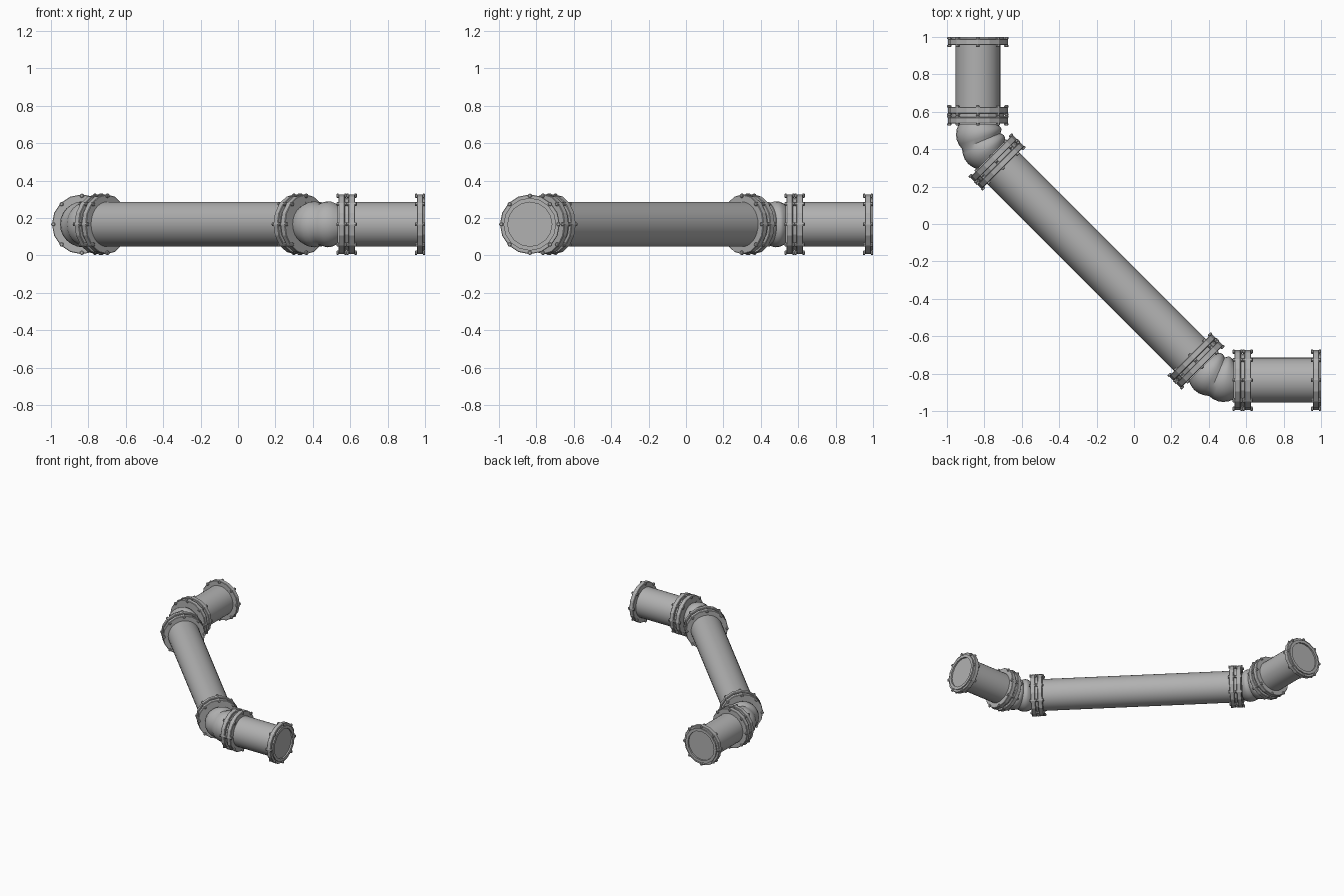
import bpy, bmesh
from math import sin, cos, tan, pi, radians
from mathutils import Matrix, Vector

if "Cube" in bpy.data.objects:
    bpy.data.objects.remove(bpy.data.objects["Cube"])

Z = 0.166            # height of the pipe axis
A, B = -0.835, 0.435  # coordinates of the bend corners
CORNER_1 = Vector((A, B, Z))
CORNER_2 = Vector((B, A, Z))
DIAG = (CORNER_2 - CORNER_1).normalized()
SPAN = (CORNER_2 - CORNER_1).length
REACH = 0.1          # corner to elbow mouth

# dark iron
iron = bpy.data.materials.new("iron")
iron.diffuse_color = (0.44, 0.44, 0.44, 1)
iron.use_nodes = True
iron.node_tree.nodes["Principled BSDF"].inputs["Base Color"].default_value = iron.diffuse_color


def frame(origin, direction):
    """Local z runs along the pipe, local y points straight up."""
    z = Vector(direction).normalized()
    y = Vector((0, 0, 1))
    x = y.cross(z)
    m = Matrix((x, y, z)).transposed().to_4x4()
    m.translation = origin
    return m


def finish(name, bm, angle=35):
    bmesh.ops.recalc_face_normals(bm, faces=bm.faces)
    me = bpy.data.meshes.new(name)
    bm.to_mesh(me)
    bm.free()
    me.materials.append(iron)
    ob = bpy.data.objects.new(name, me)
    bpy.context.collection.objects.link(ob)
    bpy.context.view_layer.objects.active = ob
    ob.select_set(True)
    bpy.ops.object.shade_smooth_by_angle(angle=radians(angle))
    ob.select_set(False)
    return ob


def skin(bm, rings, caps=False, closed=False):
    """Bridge successive rings of points with quads."""
    vs = [[bm.verts.new(p) for p in r] for r in rings]
    n = len(vs[0])
    pairs = list(zip(vs, vs[1:]))
    if closed:
        pairs.append((vs[-1], vs[0]))
    for a, b in pairs:
        for i in range(n):
            bm.faces.new((a[i], a[(i + 1) % n], b[(i + 1) % n], b[i]))
    if caps:
        bm.faces.new(vs[0])
        bm.faces.new(vs[-1])


def circle(m, r, s, n):
    return [m @ Vector((r * cos(2 * pi * i / n), r * sin(2 * pi * i / n), s))
            for i in range(n)]


def pipe(name, m, start, end):
    bm = bmesh.new()
    skin(bm, [circle(m, 0.12, s, 32) for s in (start, end)], caps=True)
    finish(name, bm)


def flange(name, m, s, face):
    """Collar at s; face (+1 or -1) is the side with the raised sealing face."""
    bm = bmesh.new()
    profile = [(0.118, -.017), (0.157, -.017), (0.160, -.014), (0.160, .014),
               (0.157, .017), (0.141, .017), (0.141, .027), (0.118, .027)]
    skin(bm, [circle(m, r, s + d * face, 16) for r, d in profile], closed=True)
    # bolt heads and nuts on both faces, joined by a shank
    for k in range(8):
        a = k * pi / 4
        bolt = m @ Matrix.Rotation(a, 4, 'Z') @ Matrix.Translation((0.153, 0, s))
        prof = [(0.008, -.027), (0.012, -.024), (0.012, -.016), (0.007, -.016),
                (0.007, .016), (0.012, .016), (0.012, .024), (0.008, .027)]
        skin(bm, [circle(bolt, r, d, 6) for r, d in prof], caps=True)
    finish(name, bm, 20)


def elbow(name, corner, d_in, d_out):
    # two bulging segments with a crease halfway round the bend
    d_in, d_out = Vector(d_in).normalized(), Vector(d_out).normalized()
    R = REACH / tan(pi / 8)
    side = (d_out - d_in * d_in.dot(d_out)).normalized()
    start = corner - d_in * REACH
    radii = [0.102, 0.114, 0.121, 0.123, 0.119, 0.111,
             0.119, 0.123, 0.121, 0.114, 0.102]
    rings = []
    for i, r in enumerate(radii):
        t = pi / 4 * i / (len(radii) - 1)
        p = start + d_in * R * sin(t) + side * R * (1 - cos(t))
        rings.append(circle(frame(p, d_in * cos(t) + side * sin(t)), r, 0, 24))
    bm = bmesh.new()
    skin(bm, rings, caps=True)
    finish(name, bm)


# short end pipes, each with a flange pair at the elbow and one at the open end
for tag, corner, out in (("back", CORNER_1, (0, 1, 0)), ("right", CORNER_2, (1, 0, 0))):
    m = frame(corner, out)
    pipe(tag + "_short_pipe", m, 0.105, 0.553)
    flange(tag + "_elbow_flange", m, 0.119, 1)
    flange(tag + "_pipe_flange", m, 0.173, -1)
    flange(tag + "_end_flange", m, 0.538, 1)

# long diagonal pipe with a flange pair at both ends
m = frame(CORNER_1, DIAG)
pipe("long_pipe", m, 0.105, SPAN - 0.105)
for tag, s, sign in (("back", 0, 1), ("right", SPAN, -1)):
    flange("long_pipe_elbow_flange_" + tag, m, s + sign * 0.119, sign)
    flange("long_pipe_flange_" + tag, m, s + sign * 0.173, -sign)

# 45 degree elbows
elbow("back_elbow", CORNER_1, (0, -1, 0), DIAG)
elbow("right_elbow", CORNER_2, (-1, 0, 0), -DIAG)
